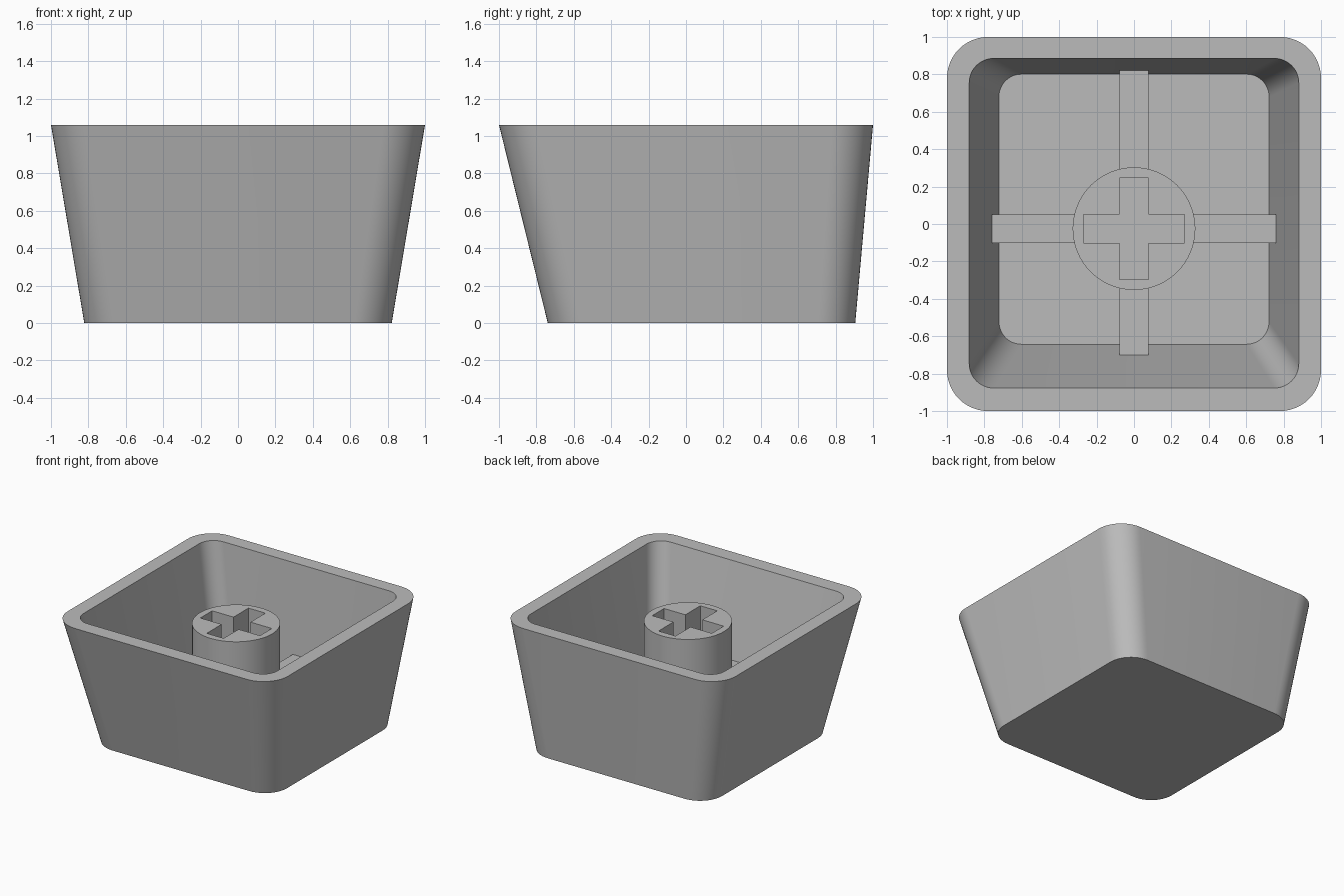
import bpy, math

if "Cube" in bpy.data.objects:
    bpy.data.objects.remove(bpy.data.objects["Cube"])

HEIGHT, FLOOR, RIB_TOP, POST_TOP = 1.06, 0.11, 0.34, 0.94
CY = -0.025           # y of the stem axis
ARM = 0.077           # half width of ribs and slot arms

grey = bpy.data.materials.new("plain grey")
grey.diffuse_color = (0.5, 0.5, 0.5, 1)
grey.use_nodes = True
grey.node_tree.nodes["Principled BSDF"].inputs["Base Color"].default_value = grey.diffuse_color


def make(name, verts, faces):
    mesh = bpy.data.meshes.new(name)
    mesh.from_pydata(verts, [], faces)
    mesh.materials.append(grey)
    obj = bpy.data.objects.new(name, mesh)
    bpy.context.collection.objects.link(obj)
    return obj


def smooth(obj, angle=30):
    bpy.ops.object.select_all(action='DESELECT')
    obj.select_set(True)
    bpy.context.view_layer.objects.active = obj
    bpy.ops.object.shade_smooth_by_angle(angle=math.radians(angle))


def rounded_square(half, radius, cy, z, seg=12):
    """Counter-clockwise ring of points with rounded corners."""
    ring = []
    for q, (sx, sy) in enumerate([(1, 1), (-1, 1), (-1, -1), (1, -1)]):
        for i in range(seg + 1):
            a = math.pi / 2 * (q + i / seg)
            ring.append((sx * (half - radius) + radius * math.cos(a),
                         cy + sy * (half - radius) + radius * math.sin(a), z))
    return ring


def loft(name, rings):
    """Skin a stack of rings and cap both ends."""
    n = len(rings[0])
    faces = [tuple(reversed(range(n)))]
    for r in range(len(rings) - 1):
        for i in range(n):
            j = (i + 1) % n
            faces.append((r * n + i, r * n + j, (r + 1) * n + j, (r + 1) * n + i))
    faces.append(tuple(range((len(rings) - 1) * n, len(rings) * n)))
    return make(name, [p for ring in rings for p in ring], faces)


def prism(name, outline, z0, z1):
    return loft(name, [[(x, y, z) for x, y in outline] for z in (z0, z1)])


def box(name, x0, x1, y0, y1, z0, z1):
    return prism(name, [(x0, y0), (x1, y0), (x1, y1), (x0, y1)], z0, z1)


# Tapered hollow shell: outside wall, rim, inside wall, floor
shell = loft("shell", [
    rounded_square(0.822, 0.20, 0.083, 0),
    rounded_square(1.0, 0.22, 0, HEIGHT),
    rounded_square(0.881, 0.13, 0.004, HEIGHT),
    rounded_square(0.722, 0.12, 0.079, FLOOR),
])
smooth(shell)

# Round stem with a cross-shaped socket
circle = [(0.328 * math.cos(math.tau * i / 64), CY + 0.328 * math.sin(math.tau * i / 64))
          for i in range(64)]
stem = prism("stem", circle, 0.06, POST_TOP)
L = 0.271
cross = []
for q in range(4):
    c, s = round(math.cos(q * math.pi / 2)), round(math.sin(q * math.pi / 2))
    for x, y in [(L, -ARM), (L, ARM), (ARM, ARM)]:
        cross.append((c * x - s * y, CY + s * x + c * y))
cutter = prism("socket_cutter", cross, RIB_TOP, POST_TOP + 0.2)
cutter.hide_render = True
cut = stem.modifiers.new("socket", 'BOOLEAN')
cut.operation, cut.solver, cut.object = 'DIFFERENCE', 'EXACT', cutter
bpy.context.view_layer.objects.active = stem
stem.select_set(True)
bpy.ops.object.modifier_apply(modifier="socket")
bpy.data.objects.remove(cutter)
smooth(stem)

# Floor ribs running from the stem into the four walls
for side, name in ((-1, "rib_left"), (1, "rib_right")):
    x0, x1 = sorted((side * 0.30, side * 0.78))
    box(name, x0, x1, CY - ARM, CY + ARM, 0.06, RIB_TOP)
box("rib_front", -ARM, ARM, -0.72, CY - 0.30, 0.06, RIB_TOP)
box("rib_back", -ARM, ARM, CY + 0.30, 0.83, 0.06, RIB_TOP)
